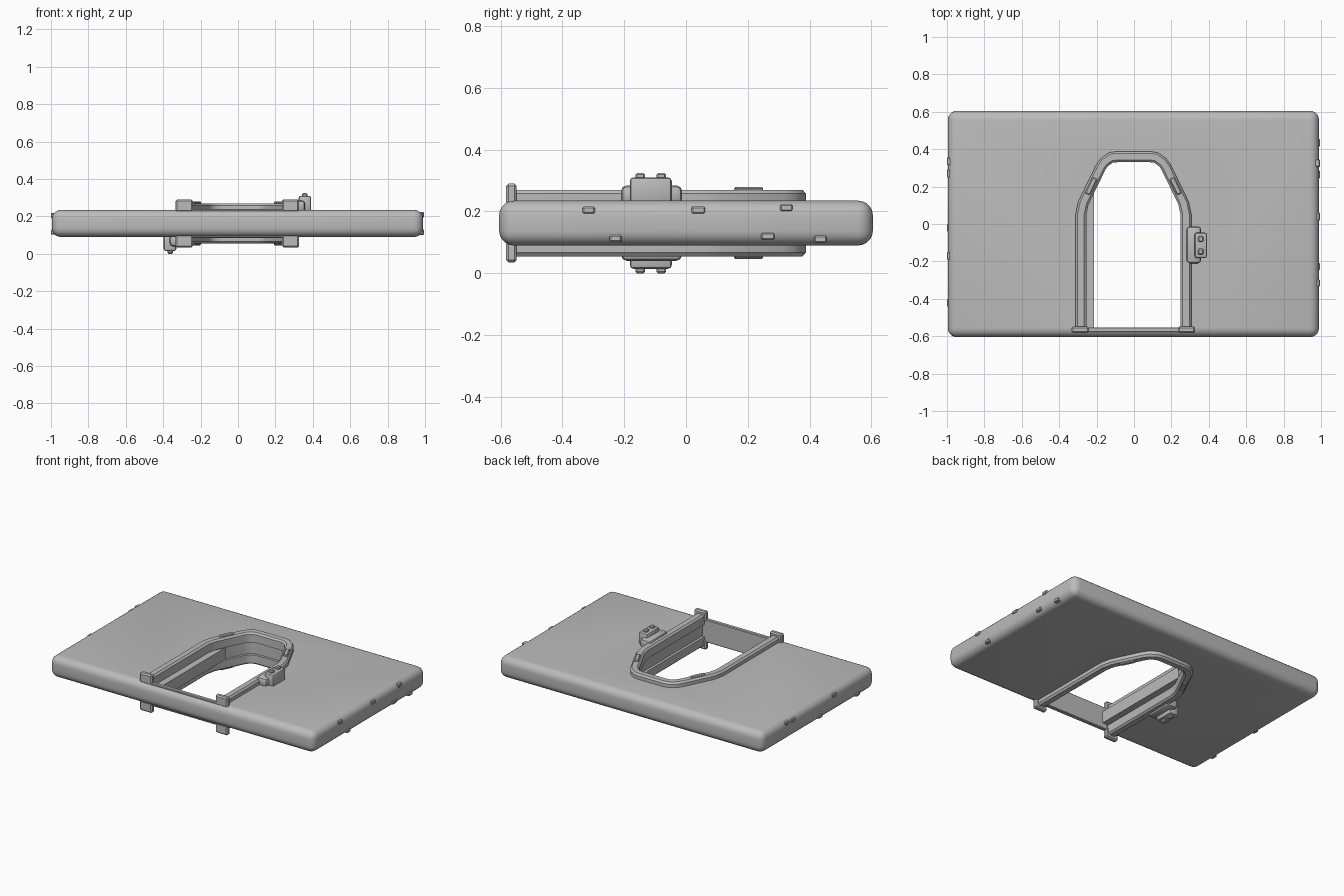
import bpy, bmesh, math
from mathutils import Matrix, Vector

if "Cube" in bpy.data.objects:
    bpy.data.objects.remove(bpy.data.objects["Cube"])

CX, CZ = -0.003, 0.1625      # symmetry axis of the wall panel

grey = bpy.data.materials.new("wall_grey")
grey.diffuse_color = (0.5, 0.5, 0.5, 1)
grey.use_nodes = True
grey.node_tree.nodes["Principled BSDF"].inputs["Base Color"].default_value = grey.diffuse_color


def finish(name, bm, smooth=True):
    bmesh.ops.recalc_face_normals(bm, faces=bm.faces)
    me = bpy.data.meshes.new(name)
    bm.to_mesh(me)
    bm.free()
    me.materials.append(grey)
    ob = bpy.data.objects.new(name, me)
    bpy.context.collection.objects.link(ob)
    bpy.ops.object.select_all(action='DESELECT')
    ob.select_set(True)
    bpy.context.view_layer.objects.active = ob
    if smooth:
        bpy.ops.object.shade_smooth_by_angle(angle=math.radians(35))
    return ob


def box(name, lo, hi, bevel=0.0, segs=1, rot=0.0, flip=False):
    """Bevelled box; flip turns it half round the long axis to the other face."""
    lo, hi = Vector(lo), Vector(hi)
    bm = bmesh.new()
    bmesh.ops.create_cube(bm, size=1, matrix=Matrix.Diagonal((*(hi - lo), 1)))
    if bevel:
        bmesh.ops.bevel(bm, geom=bm.edges[:], offset=bevel, segments=segs,
                        profile=0.5, affect='EDGES')
    bm.transform(Matrix.Translation((lo + hi) / 2) @ Matrix.Rotation(rot, 4, 'Z'))
    if flip:
        bm.transform(Matrix.Rotation(math.pi, 4, 'Y'))
    bm.transform(Matrix.Translation((CX, 0, CZ)))
    return finish(name, bm)


def prism(name, pts, z0, z1):
    bm = bmesh.new()
    base = bm.faces.new([bm.verts.new((x + CX, y, z0 + CZ)) for x, y in pts])
    ext = bmesh.ops.extrude_face_region(bm, geom=[base])
    bmesh.ops.translate(bm, vec=(0, 0, z1 - z0),
                        verts=[v for v in ext['geom'] if isinstance(v, bmesh.types.BMVert)])
    return finish(name, bm, False)


# Half outlines of the doorway frame, from the foot to the crown
outer = [(.31, -.57), (.31, .05), (.295, .12), (.2, .315), (.175, .35), (.13, .382), (.09, .388)]
inner = [(.252, -.57), (.252, .05), (.24, .105), (.15, .29), (.138, .308), (.11, .328), (.08, .331)]


def full(half):
    return half + [(-x, y) for x, y in reversed(half)]


def mix(t):
    return [(a[0] + (b[0] - a[0]) * t, a[1] + (b[1] - a[1]) * t)
            for a, b in zip(outer, inner)]


# Wall slab with rounded edges and a doorway cut through it
slab = box("wall_slab", (-.992, -.605, -.0725), (.992, .605, .0725), .048, 5)
hole = mix(.7)
hole[0] = (hole[0][0], -.555)
cutter = prism("doorway_cutter", full(hole), -.3, .3)
mod = slab.modifiers.new("doorway", 'BOOLEAN')
mod.operation, mod.object, mod.solver = 'DIFFERENCE', cutter, 'EXACT'
bpy.context.view_layer.objects.active = slab
bpy.ops.object.modifier_apply(modifier="doorway")
bpy.data.objects.remove(cutter)
slab.select_set(True)
bpy.ops.object.shade_smooth_by_angle(angle=math.radians(35))

# Frame rings on both faces: a chamfered section swept round the doorway
section = [(0, .042), (0, .095), (.18, .1075), (.8, .1075), (1, .097), (1, .042)]
for side, s in (("upper", 1), ("lower", -1)):
    bm = bmesh.new()
    loops = [[bm.verts.new((x + CX, y, CZ + s * z)) for x, y in full(mix(t))]
             for t, z in section]
    for i, a in enumerate(loops):
        b = loops[(i + 1) % len(loops)]
        for j in range(len(a) - 1):
            bm.faces.new((a[j], a[j + 1], b[j + 1], b[j]))
    for end in (0, -1):
        bm.faces.new([l[end] for l in loops])
    finish(side + "_door_frame", bm)

# Sliding door edge, mostly retracted into the left side of the wall
prism("sliding_door", [(-.21, -.555), (-.21, .17), (-.245, .1), (-.275, .05), (-.275, -.555)],
      -.04, .04)

# Threshold strip
box("threshold", (-.25, -.58, -.077), (.25, -.553, .077), .004)

for flip in (False, True):
    side = "lower_" if flip else "upper_"
    for s, hand in ((-1, "left"), (1, "right")):
        # Frame feet and lamps on the slanted shoulders
        x0, x1 = sorted((s * .238, s * .33))
        box(side + hand + "_foot", (x0, -.582, .06), (x1, -.548, .128), .008, flip=flip)
        box(side + hand + "_lamp", (s * .226 - .014, .155, .09), (s * .226 + .014, .25, .117),
            .005, rot=s * .45, flip=flip)
    # Door control panel with two buttons
    box(side + "control_base", (.283, -.21, .06), (.362, -.013, .122), .018, 2, flip=flip)
    box(side + "control_box", (.327, -.182, .06), (.394, -.046, .148), .012, 2, flip=flip)
    for y in (-.148, -.08):
        box(side + "control_button", (.345, y - .016, .14), (.374, y + .016, .1625),
            .006, flip=flip)

# Small clips scattered along both short ends
clips = {1: [(-.315, .042, .04), (-.228, -.05, .038), (.04, .042, .044),
             (.325, .05, .04), (.265, -.043, .044), (.435, -.052, .04)],
         -1: [(.335, .045, .04), (.27, .04, .044), (-.02, -.045, .04),
              (-.17, .042, .04), (-.42, -.048, .04)]}
for s, rows in clips.items():
    for y, z, w in rows:
        x0, x1 = sorted((s * .962, s * .997))
        box("end_clip", (x0, y - w / 2, z - .011), (x1, y + w / 2, z + .011), .004)
